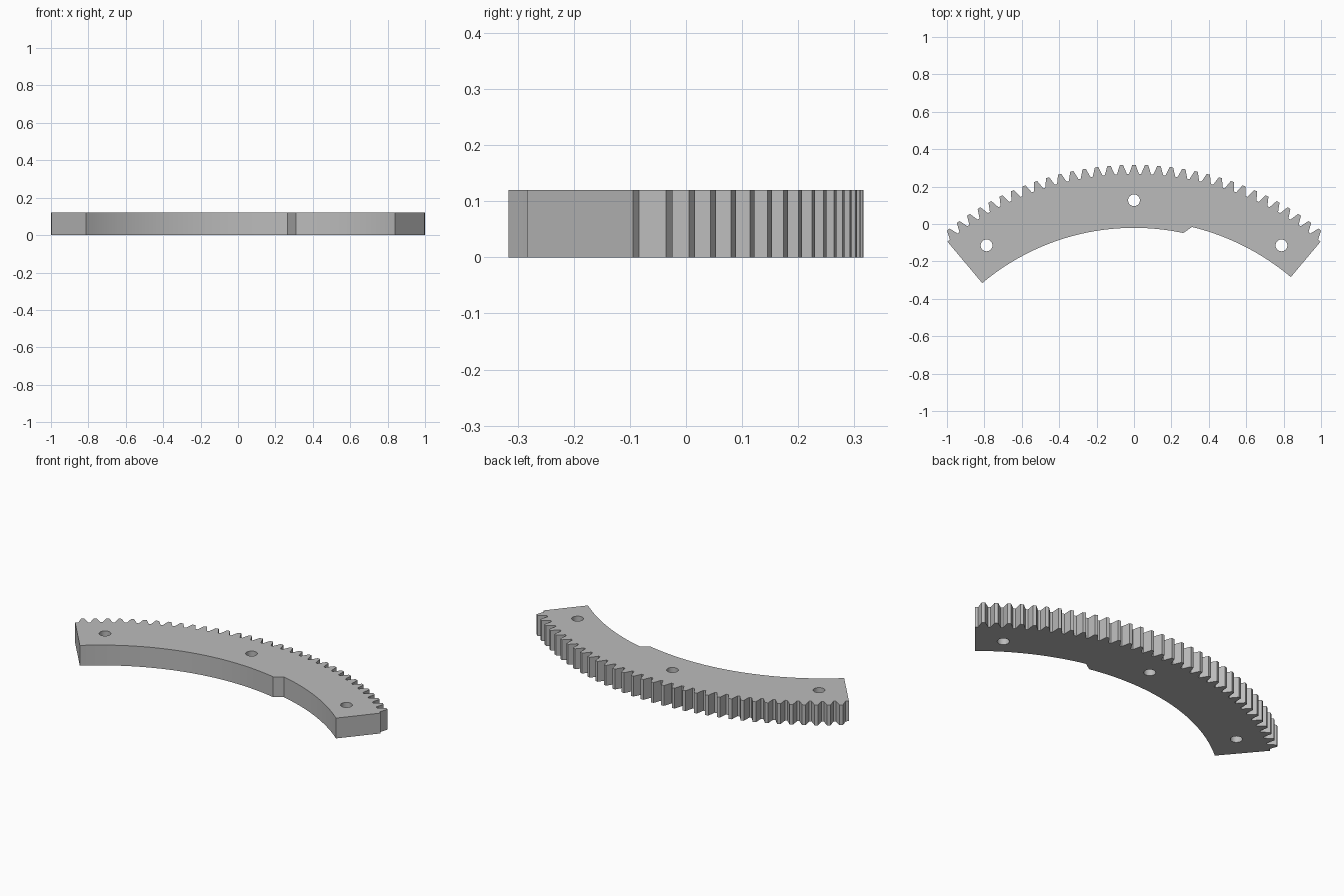
import bpy
from math import sin, cos, radians, tan, degrees

if "Cube" in bpy.data.objects:
    bpy.data.objects.remove(bpy.data.objects["Cube"])

# Proportions follow the gear module
M = 0.02104
CENTRE_Y = -1.283
HEIGHT = 0.12
PITCH = 2.4            # degrees per tooth
END = 40.0             # half angle of the segment
R_PITCH, R_TIP, R_ROOT = 75 * M, 76 * M, 73.75 * M


def polar(r, deg):
    """Point at an angle measured clockwise from +y about the gear centre."""
    return (r * sin(radians(deg)), CENTRE_Y + r * cos(radians(deg)))


def arc(r, start, end, steps):
    return [polar(r, start + (end - start) * i / steps) for i in range(steps + 1)]


def half_angle(r):
    """Half the tooth width, in degrees, at a radius."""
    return degrees((R_PITCH * radians(PITCH / 4) - (r - R_PITCH) * tan(radians(20))) / r)


# Toothed outer edge, left to right
outline = [polar(R_ROOT, -END)]
for n in range(-16, 17):
    for side, radii in ((-1, (R_ROOT, R_PITCH, R_TIP)), (1, (R_TIP, R_PITCH, R_ROOT))):
        outline += [polar(r, n * PITCH + side * half_angle(r)) for r in radii]
outline.append(polar(R_ROOT, END))

# Inner edge with its step, right to left
outline += arc(62 * M, END, 13.75, 26)
outline += arc(60 * M, 12.05, -END, 52)

# Three bolt holes
loops = [outline]
for a in (-34, 0, 34):
    hx, hy = polar(67 * M, a)
    loops.append([(hx + 1.5 * M * cos(radians(t)), hy + 1.5 * M * sin(radians(t)))
                  for t in range(0, 360, 10)])

# Filled profile, extruded to a solid
curve = bpy.data.curves.new("gear_segment", "CURVE")
curve.dimensions = "2D"
curve.fill_mode = "BOTH"
curve.extrude = HEIGHT / 2
for loop in loops:
    spline = curve.splines.new("POLY")
    spline.points.add(len(loop) - 1)
    for point, (x, y) in zip(spline.points, loop):
        point.co = (x, y, 0, 1)
    spline.use_cyclic_u = True

segment = bpy.data.objects.new("gear_segment", curve)
bpy.context.collection.objects.link(segment)
segment.location.z = HEIGHT / 2

# Plain grey metal
grey = bpy.data.materials.new("grey_metal")
grey.use_nodes = True
grey.diffuse_color = (0.5, 0.5, 0.5, 1)
grey.node_tree.nodes["Principled BSDF"].inputs["Base Color"].default_value = (0.5, 0.5, 0.5, 1)
curve.materials.append(grey)

# Solid mesh with joined edges
bpy.ops.object.select_all(action="DESELECT")
segment.select_set(True)
bpy.context.view_layer.objects.active = segment
bpy.ops.object.convert(target="MESH")
bpy.ops.object.mode_set(mode="EDIT")
bpy.ops.mesh.select_all(action="SELECT")
bpy.ops.mesh.remove_doubles(threshold=0.0001)
bpy.ops.mesh.normals_make_consistent(inside=False)
bpy.ops.object.mode_set(mode="OBJECT")
bpy.ops.object.shade_smooth_by_angle(angle=radians(20))
